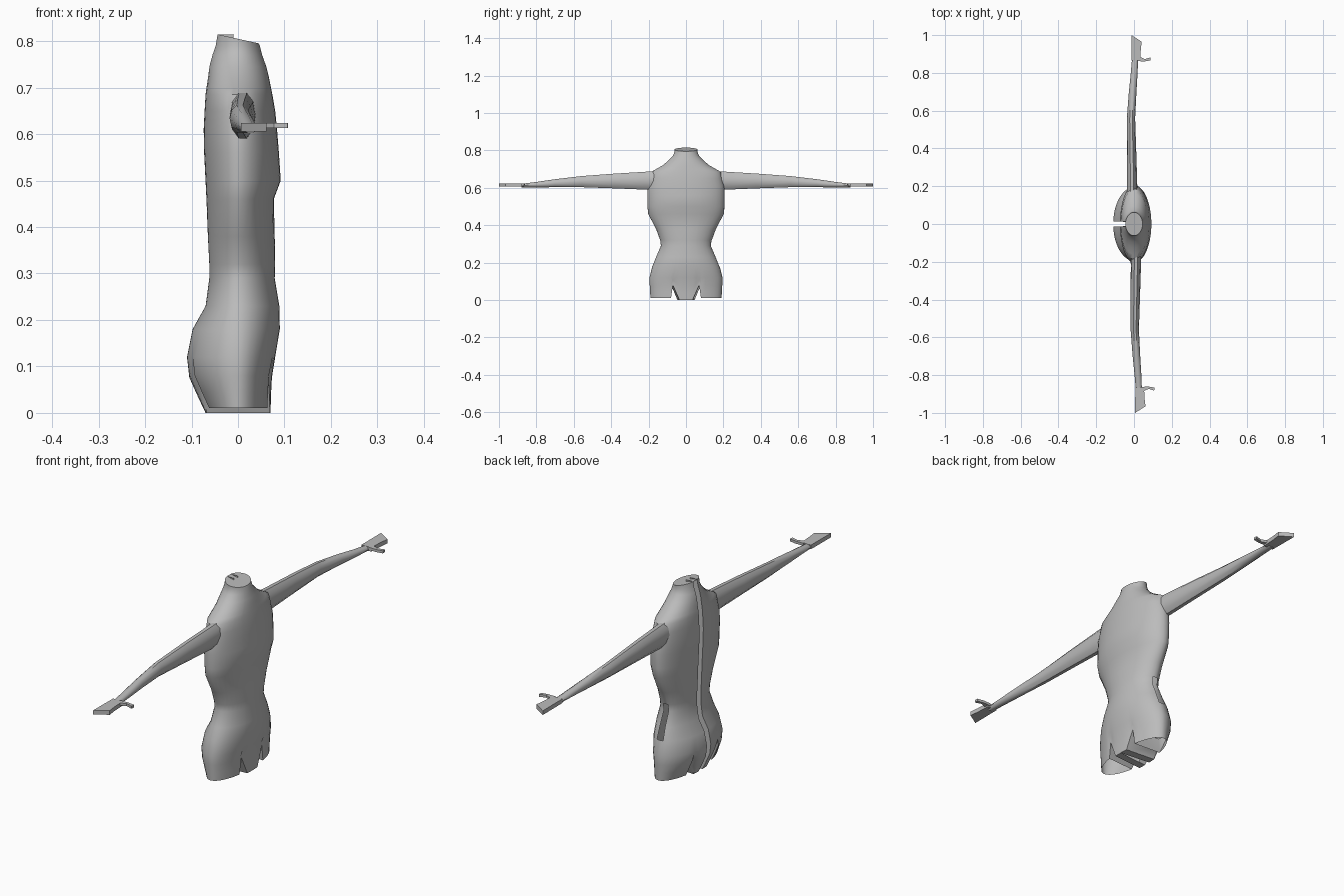
import bpy, bmesh, math

if "Cube" in bpy.data.objects:
    bpy.data.objects.remove(bpy.data.objects["Cube"])

mat = bpy.data.materials.new("plain grey")
mat.diffuse_color = (0.5, 0.5, 0.5, 1)
mat.use_nodes = True
mat.node_tree.nodes["Principled BSDF"].inputs["Base Color"].default_value = mat.diffuse_color


def finish(name, bm, angle=40):
    bmesh.ops.recalc_face_normals(bm, faces=bm.faces)
    me = bpy.data.meshes.new(name)
    bm.to_mesh(me)
    bm.free()
    ob = bpy.data.objects.new(name, me)
    bpy.context.collection.objects.link(ob)
    me.materials.append(mat)
    bpy.ops.object.select_all(action='DESELECT')
    ob.select_set(True)
    bpy.context.view_layer.objects.active = ob
    bpy.ops.object.shade_smooth_by_angle(angle=math.radians(angle))
    return ob


# Torso profile: height, back depth, front depth, half width
PROFILE = [
    (0.01, .070, .070, .190), (0.045, .088, .071, .192), (0.08, .105, .073, .194),
    (0.12, .110, .080, .195), (0.18, .098, .090, .180), (0.23, .070, .089, .160),
    (0.29, .062, .079, .134), (0.32, .062, .080, .138), (0.38, .065, .079, .160),
    (0.46, .068, .077, .202), (0.50, .070, .092, .206), (0.56, .073, .088, .207),
    (0.61, .074, .084, .205), (0.65, .072, .080, .194), (0.685, .070, .074, .186),
    (0.70, .068, .071, .160), (0.72, .065, .067, .125), (0.745, .062, .061, .095),
    (0.77, .056, .052, .070), (0.79, .049, .047, .062), (0.805, .045, .045, .062)]
ANGLES = [0, 5, 10.5, 16, 21.7, 24.9, 32, 41, 51, 61, 71, 81, 90]
NOTCH = {0: 0.0, 5: 0.0, 10.5: 0.0, 16: 0.04, 21.7: 0.08}
GAP = 0.013


def hem(a):
    return NOTCH.get(a, 0.01)


def torso():
    bm = bmesh.new()
    # (side, is_back, angle) columns from one slit edge round the front to the other
    cols = [(-1, True, a) for a in ANGLES[:-1]] + [(-1, False, a) for a in ANGLES[::-1]]
    cols += [(1, False, a) for a in ANGLES[1:]] + [(1, True, a) for a in ANGLES[-2::-1]]
    rows = []
    for z, xb, xf, w in PROFILE:
        d = math.degrees(math.asin(GAP / w))
        row = []
        for side, back, a in cols:
            t = math.radians(d + a * (90 - d) / 90 if back else a)
            x = -xb * math.cos(t) if back else xf * math.cos(t)
            zz = z
            if z < 0.12:
                zz = hem(a) + (z - 0.01) / 0.11 * (0.12 - hem(a))
            if z == PROFILE[-1][0]:
                zz -= 0.22 * x
            row.append(bm.verts.new((x, side * w * math.sin(t), zz)))
        # flanges folded in along the back slit
        first = bm.verts.new(row[0].co); first.co.x += 0.035
        last = bm.verts.new(row[-1].co); last.co.x += 0.035
        rows.append([first] + row + [last])
    cols = [cols[0]] + cols + [cols[-1]]
    for r in range(len(rows) - 1):
        for c in range(len(cols) - 1):
            # hip slot on one side only
            hip = cols[c][0] == 1 and cols[c][2] >= 81 and cols[c + 1][2] >= 81
            if hip and 0.17 < PROFILE[r][0] < 0.31:
                continue
            bm.faces.new((rows[r][c], rows[r][c + 1], rows[r + 1][c + 1], rows[r + 1][c]))
    # crotch gusset joins front and back hems
    lookup = {}
    for c in range(1, len(cols) - 1):
        s, back, a = cols[c]
        lookup[(s, back, a)] = rows[0][c]
        if a == 0:
            lookup[(-s, back, a)] = lookup.get((-s, back, a), rows[0][c])
    for s in (-1, 1):
        for a, b in zip(ANGLES[:5], ANGLES[1:6]):
            bm.faces.new((lookup[(s, False, a)], lookup[(s, False, b)],
                          lookup[(s, True, b)], lookup[(s, True, a)]))
    # neck cap
    bm.faces.new(rows[-1][1:-1])
    finish("torso", bm)


def loft(name, stations, sides):
    """Rings across y: (y, x centre, x radius, z bottom, z top)."""
    bm = bmesh.new()
    rings = []
    for y, xc, rx, z0, z1 in stations:
        ring = []
        for i in range(sides):
            t = 2 * math.pi * i / sides
            ring.append(bm.verts.new((xc + rx * math.cos(t), y,
                                      (z0 + z1) / 2 + (z1 - z0) / 2 * math.sin(t))))
        rings.append(ring)
    for a, b in zip(rings, rings[1:]):
        for i in range(sides):
            j = (i + 1) % sides
            bm.faces.new((a[i], a[j], b[j], b[i]))
    bm.faces.new(rings[0])
    bm.faces.new(rings[-1])
    return finish(name, bm)


def plate(name, outline, z0, z1):
    bm = bmesh.new()
    f = bm.faces.new([bm.verts.new((x, y, z0)) for x, y in outline])
    up = bmesh.ops.extrude_face_region(bm, geom=[f])["geom"]
    for v in up:
        if isinstance(v, bmesh.types.BMVert):
            v.co.z = z1
    finish(name, bm)


torso()

# Arms, hands and thumbs: the two sides differ by a small forward shift
for side, shift, label in ((1, 0.0, "left"), (-1, 0.02, "right")):
    arm = [(.165, -.010, .028, .588, .692), (.22, -.010, .027, .588, .688),
           (.38, -.013, .025, .595, .678), (.56, -.016, .022, .602, .664),
           (.70, -.007, .020, .602, .647), (.80, .001, .018, .602, .632),
           (.88, .006, .016, .602, .622)]
    loft(label + "_arm", [(side * y, x + shift, r, a, b) for y, x, r, a, b in arm], 10)
    hand = [(-.013, .865), (-.014, 1.0), (.041, .965), (.036, .925), (.033, .865)]
    plate(label + "_hand", [(x + shift, side * y) for x, y in hand], .606, .624)
    thumb = [(.02, .862), (.03, .885), (.058, .873), (.087, .882), (.088, .866), (.058, .861)]
    plate(label + "_thumb", [(x + shift, side * y) for x, y in thumb], .613, .624)
